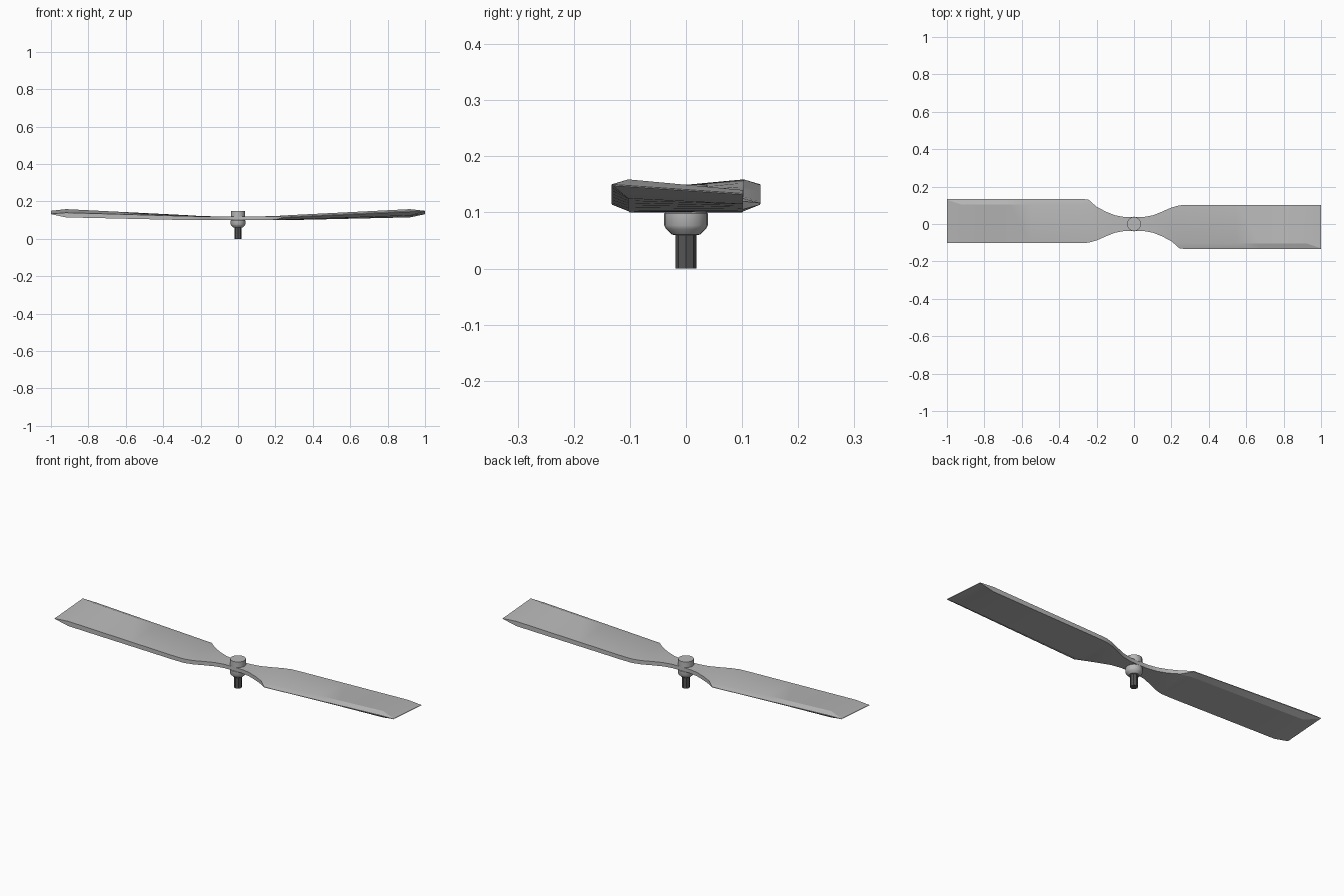
import bpy, bmesh, math
from mathutils import Matrix

if "Cube" in bpy.data.objects:
    bpy.data.objects.remove(bpy.data.objects["Cube"])


def grey(name, v):
    m = bpy.data.materials.new(name)
    m.diffuse_color = (v, v, v, 1)
    m.use_nodes = True
    m.node_tree.nodes["Principled BSDF"].inputs["Base Color"].default_value = m.diffuse_color
    return m


mid_grey = grey("mid_grey", .48)
dark_grey = grey("dark_grey", .09)


def finish(bm, name, mat, angle=30):
    bmesh.ops.recalc_face_normals(bm, faces=bm.faces)
    me = bpy.data.meshes.new(name)
    bm.to_mesh(me)
    bm.free()
    me.materials.append(mat)
    ob = bpy.data.objects.new(name, me)
    bpy.context.collection.objects.link(ob)
    bpy.ops.object.select_all(action='DESELECT')
    ob.select_set(True)
    bpy.context.view_layer.objects.active = ob
    bpy.ops.object.shade_smooth_by_angle(angle=math.radians(angle))
    return ob


def lathe(name, profile, sides, mat):
    bm = bmesh.new()
    rings = []
    for r, z in profile:
        rings.append([bm.verts.new((r * math.cos(2 * math.pi * i / sides),
                                    r * math.sin(2 * math.pi * i / sides), z))
                      for i in range(sides)])
    for a, b in zip(rings, rings[1:]):
        for i in range(sides):
            j = (i + 1) % sides
            bm.faces.new((a[i], a[j], b[j], b[i]))
    bm.faces.new(rings[0][::-1])
    bm.faces.new(rings[-1])
    return finish(bm, name, mat)


def lerp(a, b, t):
    return a + (b - a) * t


# Blade sections: x, lead y, bevel y, trail y, then low/high z of lead, bevel, trail
stations = [
    (0.00, -.036, 0, .036, .10, .12, .10, .12, .10, .12),
    (0.05, -.037, -.031, .037, .10, .12, .10, .12, .10, .12),
    (0.10, -.046, -.040, .046, .10, .12, .10, .12, .10, .12),
    (0.15, -.066, -.060, .066, .10, .12, .10, .121, .10, .12),
    (0.20, -.092, -.088, .088, .103, .121, .101, .122, .10, .12),
    (0.245, -.132, -.102, .100, .114, .117, .102, .125, .10, .121),
]
# Straight pitched part rises evenly to a sharp, undercut tip
inner = (0.30, -.133, -.103, .102, .117, .119, .104, .128, .101, .122)
outer = (0.92, -.133, -.103, .102, .145, .149, .125, .159, .115, .140)
stations += [tuple(lerp(a, b, k / 5) for a, b in zip(inner, outer)) for k in range(6)]
stations.append((1.0, -.133, -.130, .102, .148, .150, .148, .150, .132, .134))

# Two-bladed propeller: one blade, turned half way round and welded
bm = bmesh.new()
prev = None
for x, yl, yb, yt, l0, l1, b0, b1, t0, t1 in stations:
    ring = [bm.verts.new((x, y, z)) for y, z in
            ((yl, l0), (yb, b0), (yt, t0), (yt, t1), (yb, b1), (yl, l1))]
    if prev:
        for i in range(6):
            j = (i + 1) % 6
            bm.faces.new((prev[i], prev[j], ring[j], ring[i]))
    prev = ring
bm.faces.new(prev)
dup = bmesh.ops.duplicate(bm, geom=bm.verts[:] + bm.edges[:] + bm.faces[:])
bmesh.ops.rotate(bm, cent=(0, 0, 0), matrix=Matrix.Rotation(math.pi, 3, 'Z'),
                 verts=[g for g in dup['geom'] if isinstance(g, bmesh.types.BMVert)])
bmesh.ops.remove_doubles(bm, verts=bm.verts, dist=0.0005)
finish(bm, "propeller_blades", mid_grey, 20)

# Drive shaft, rounded collar below and cap above
lathe("drive_shaft", [(.019, 0), (.019, .125)], 8, dark_grey)
lathe("hub_collar", [(.019, .060), (.025, .0605), (.035, .070), (.039, .077),
                     (.039, .098), (.036, .101)], 20, mid_grey)
lathe("hub_cap", [(.038, .118), (.038, .150)], 20, mid_grey)
